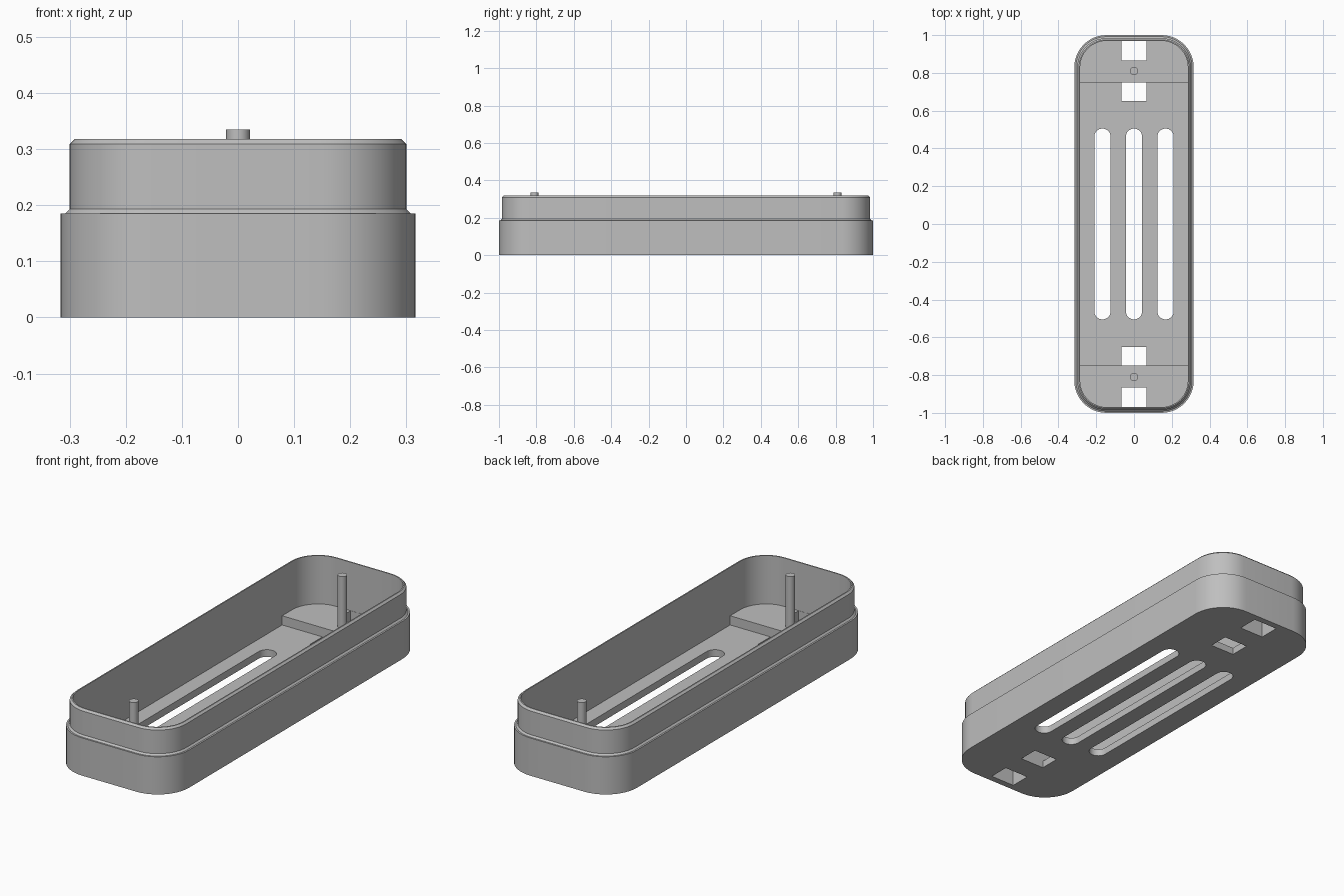
import bpy, bmesh, math

old = bpy.data.objects.get("Cube")
if old:
    bpy.data.objects.remove(old, do_unlink=True)

grey = bpy.data.materials.new("plain grey")
grey.use_nodes = True
COLOUR = (0.52, 0.52, 0.52, 1)
grey.diffuse_color = COLOUR
grey.node_tree.nodes["Principled BSDF"].inputs["Base Color"].default_value = COLOUR

HALF_X, HALF_Y, RADIUS = 0.316, 1.0, 0.17
WALL = 0.031            # shell thickness at its foot
FLOOR, DECK = 0.035, 0.08
STEP_Y = 0.75


def outline(hx, hy, r, steps=12):
    """Rounded rectangle, counter-clockwise from the +x +y corner."""
    pts = []
    for i, (sx, sy) in enumerate([(1, 1), (-1, 1), (-1, -1), (1, -1)]):
        for k in range(steps + 1):
            a = math.pi / 2 * (i + k / steps)
            pts.append((sx * (hx - r) + r * math.cos(a),
                        sy * (hy - r) + r * math.sin(a)))
    # drop points doubled where two arcs meet
    return [p for i, p in enumerate(pts) if math.dist(p, pts[i - 1]) > 1e-5]


def loft(name, rings):
    """Closed solid from a list of (points, height) rings."""
    bm = bmesh.new()
    loops = [[bm.verts.new((x, y, z)) for x, y in pts] for pts, z in rings]
    for a, b in zip(loops, loops[1:]):
        for i in range(len(a)):
            bm.faces.new((a[i - 1], a[i], b[i], b[i - 1]))
    bm.faces.new(loops[0][::-1])
    bm.faces.new(loops[-1])
    bmesh.ops.recalc_face_normals(bm, faces=bm.faces)
    mesh = bpy.data.meshes.new(name)
    bm.to_mesh(mesh)
    bm.free()
    mesh.materials.append(grey)
    ob = bpy.data.objects.new(name, mesh)
    bpy.context.collection.objects.link(ob)
    return ob


def prism(name, pts, z0, z1):
    return loft(name, [(pts, z0), (pts, z1)])


def box(x0, x1, y0, y1):
    return [(x0, y0), (x1, y0), (x1, y1), (x0, y1)]


def select(ob):
    bpy.ops.object.select_all(action='DESELECT')
    ob.select_set(True)
    bpy.context.view_layer.objects.active = ob


def cut(ob, pts):
    """Cut a vertical hole through the lower part of an object."""
    cutter = prism("cutter", pts, -0.1, 0.15)
    cutter.hide_render = True
    select(ob)
    mod = ob.modifiers.new("hole", 'BOOLEAN')
    mod.operation, mod.solver, mod.object = 'DIFFERENCE', 'EXACT', cutter
    bpy.ops.object.modifier_apply(modifier=mod.name)
    bpy.data.objects.remove(cutter, do_unlink=True)


def inset(d):
    return outline(HALF_X - d, HALF_Y - d, RADIUS - d)


# Tray shell: outer wall, chamfered ledge, upper wall, chamfered rim, inside
shell = loft("tray_shell", [(inset(d), z) for d, z in [
    (0, 0), (0, 0.185), (0.008, 0.185), (0.016, 0.193),
    (0.016, 0.309), (0.025, 0.318), (WALL, 0.318), (WALL, FLOOR)]])

# Three long floor slots
for cx in (-0.167, 0, 0.167):
    cut(shell, [(x + cx, y) for x, y in outline(0.043, 0.505, 0.0425)])

parts = [shell]
for side, label in ((-1, "front"), (1, "back")):
    # Raised deck fitted to the rounded end of the tray
    end = [p for p in inset(WALL) if p[1] > STEP_Y]
    pts = [(HALF_X - WALL, STEP_Y)] + end + [(WALL - HALF_X, STEP_Y)]
    deck = prism(label + "_deck", [(x, side * y) for x, y in pts], FLOOR, DECK)

    # Rectangular holes before and behind the pin
    inner = box(-0.066, 0.066, *sorted((side * 0.65, side * STEP_Y)))
    outer = box(-0.066, 0.066, *sorted((side * 0.865, side * 0.968)))
    cut(shell, inner)
    cut(shell, outer)
    cut(deck, outer)

    # Locating pin
    ring = [(0.021 * math.cos(k * math.tau / 32),
             side * 0.81 + 0.021 * math.sin(k * math.tau / 32)) for k in range(32)]
    parts += [deck, prism(label + "_pin", ring, DECK - 0.01, 0.335)]

for ob in parts:
    select(ob)
    bpy.ops.object.shade_smooth_by_angle(angle=math.radians(30))
